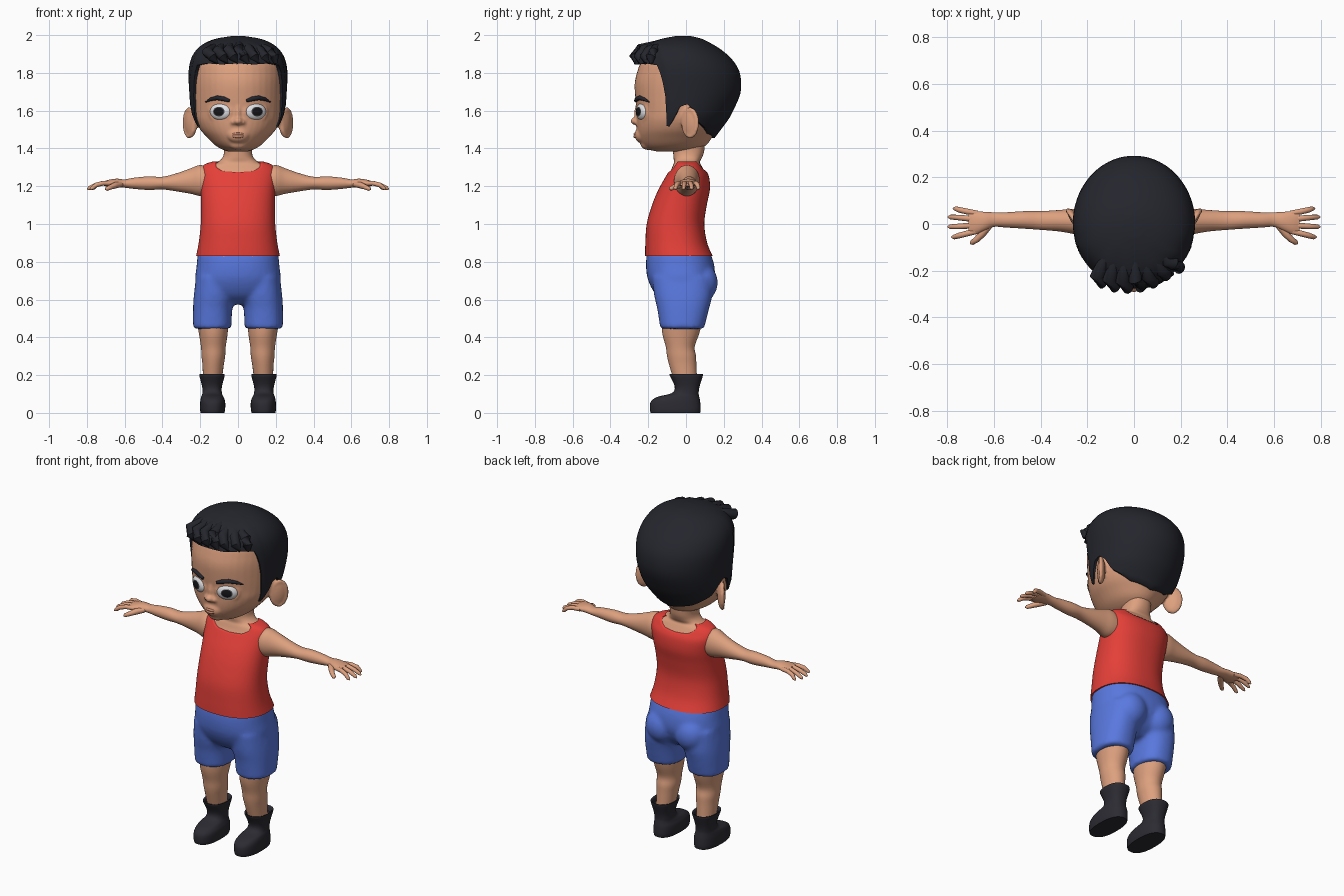
import bpy, bmesh
from math import sin, cos, pi, radians, degrees, sqrt, copysign
from mathutils import Vector, Matrix

if "Cube" in bpy.data.objects:
    bpy.data.objects.remove(bpy.data.objects["Cube"])


def material(name, r, g, b):
    m = bpy.data.materials.new(name)
    m.use_nodes = True
    m.diffuse_color = (r, g, b, 1)
    m.node_tree.nodes["Principled BSDF"].inputs["Base Color"].default_value = (r, g, b, 1)
    return m


SKIN = material("skin", .72, .35, .21)
LIP = material("lip", .6, .26, .16)
HAIR = material("hair black", .018, .019, .026)
BOOT = material("boot black", .024, .024, .032)
RED = material("shirt red", .78, .05, .04)
BLUE = material("shorts blue", .1, .19, .74)
WHITE = material("eye white", .76, .76, .78)
IRIS = material("iris grey", .09, .09, .1)
PUPIL = material("pupil black", .008, .008, .01)


def finish(name, bm, *mats, mirror=False, angle=50):
    bmesh.ops.recalc_face_normals(bm, faces=bm.faces)
    me = bpy.data.meshes.new(name)
    bm.to_mesh(me)
    bm.free()
    ob = bpy.data.objects.new(name, me)
    bpy.context.collection.objects.link(ob)
    for m in mats:
        me.materials.append(m)
    bpy.ops.object.select_all(action='DESELECT')
    ob.select_set(True)
    bpy.context.view_layer.objects.active = ob
    bpy.ops.object.shade_smooth_by_angle(angle=radians(angle))
    if mirror:
        ob.modifiers.new("Mirror", 'MIRROR').use_mirror_merge = False
    return ob


def bridge(rings, cap_start=True, cap_end=True, loop=False):
    """Mesh from a list of equal closed rings of points."""
    bm = bmesh.new()
    vs = [[bm.verts.new(p) for p in r] for r in rings]
    n = len(vs[0])
    pairs = list(zip(vs, vs[1:])) + ([(vs[-1], vs[0])] if loop else [])
    for a, b in pairs:
        for i in range(n):
            j = (i + 1) % n
            bm.faces.new((a[i], a[j], b[j], b[i]))
    if cap_start and not loop:
        bm.faces.new(vs[0])
    if cap_end and not loop:
        bm.faces.new(vs[-1])
    return bm


def at(rows, s):
    """Smoothly interpolated row (position, a min, a max, b min, b max)."""
    last = len(rows) - 1
    i = max(0, min(int(s), last - 1))
    f = s - i
    quad = [rows[max(0, min(last, i + k))] for k in (-1, 0, 1, 2)]
    return [b + f * (c - a + f * (2 * a - 5 * b + 4 * c - d + f * (3 * (b - c) + d - a))) / 2
            for a, b, c, d in zip(*quad)]


def find(rows, pos):
    lo, hi = 0, len(rows) - 1
    for _ in range(24):
        mid = (lo + hi) / 2
        lo, hi = (mid, hi) if at(rows, mid)[0] < pos else (lo, mid)
    return lo


def section(row, ang, p=2, k=1):
    _, a0, a1, b0, b1 = row
    sa, ca = sin(ang), -cos(ang)
    return ((a0 + a1) / 2 + k * (a1 - a0) / 2 * copysign(abs(sa) ** (2 / p), sa),
            (b0 + b1) / 2 + k * (b1 - b0) / 2 * copysign(abs(ca) ** (2 / p), ca))


def loft(name, rows, mat, axis='z', p=2, n=40, steps=4, mirror=False):
    rings = []
    for q in range((len(rows) - 1) * steps + 1):
        row = at(rows, q / steps)
        pts = [section(row, 2 * pi * i / n, p) for i in range(n)]
        rings.append([(a, b, row[0]) if axis == 'z' else (row[0], a, b) for a, b in pts])
    return finish(name, bridge(rings), mat, mirror=mirror)


def table(pairs, x):
    for (x0, y0), (x1, y1) in zip(pairs, pairs[1:]):
        if x <= x1:
            return y0 + (y1 - y0) * (x - x0) / (x1 - x0)
    return pairs[-1][1]


def patch(name, rows, mat, low, high, p=2, n=120, m=30, bump=None, cap=False):
    """Garment or hair shell between two edges given as height by angle from the front."""
    rings = [[] for _ in range(m + 1)]
    lips = [[], []]
    for i in range(n):
        ang = 2 * pi * i / n
        d = degrees(ang)
        d = min(d, 360 - d)
        s0, s1 = find(rows, table(low, d)), find(rows, table(high, d))
        for j in range(m + 1):
            u = j / m
            row = at(rows, s0 + (s1 - s0) * u)
            k = bump(ang, u) if bump else 1
            rings[j].append((*section(row, ang, p, k), row[0]))
            if j in (0, m):
                lips[j // m].append((*section(row, ang, p, .93), row[0]))
    rings = [lips[0]] + rings + ([] if cap else [lips[1]])
    return finish(name, bridge(rings, False, cap), mat, angle=60)


def tube(name, points, radii, mat, loop=False, mirror=False, n=12):
    pts = [Vector(q) for q in points]
    c, rings = len(pts), []
    for i, q in enumerate(pts):
        nxt = pts[(i + 1) % c] if loop else pts[min(i + 1, c - 1)]
        prv = pts[i - 1] if loop else pts[max(i - 1, 0)]
        t = (nxt - prv).normalized()
        up = Vector((0, 0, 1)) if abs(t.z) < .8 else Vector((0, 1, 0))
        if loop:
            up = Vector((0, 1, 0))
        u = t.cross(up).normalized()
        v = u.cross(t)
        r = radii[i % len(radii)]
        rings.append([q + r * (cos(2 * pi * k / n) * u + sin(2 * pi * k / n) * v) for k in range(n)])
    return finish(name, bridge(rings, loop=loop), mat, mirror=mirror)


def ball(name, loc, size, mat, turn=0, mirror=False, rule=None, mats=()):
    bm = bmesh.new()
    bmesh.ops.create_uvsphere(bm, u_segments=32, v_segments=32, radius=1)
    if rule:
        for f in bm.faces:
            f.material_index = rule(f.calc_center_median().normalized().z)
    bm.transform(Matrix.Translation(loc) @ Matrix.Rotation(radians(turn), 4, 'Z')
                 @ Matrix.Diagonal((*size, 1)) @ Matrix.Rotation(pi / 2, 4, 'X'))
    return finish(name, bm, mat, *mats, mirror=mirror)


def fuse(name, parts, mat, voxel, smooth):
    """Blend overlapping closed parts into one soft surface."""
    dg = bpy.context.evaluated_depsgraph_get()
    dg.update()
    bm = bmesh.new()
    for ob in parts:
        bm.from_mesh(ob.evaluated_get(dg).data)
    for ob in parts:
        bpy.data.objects.remove(ob)
    ob = finish(name, bm, mat)
    r = ob.modifiers.new("Blend", 'REMESH')
    r.mode, r.voxel_size, r.use_smooth_shade = 'VOXEL', voxel, True
    s = ob.modifiers.new("Soften", 'SMOOTH')
    s.factor, s.iterations = .5, smooth


def sym(rows):
    return [(z, -x, x, f, b) for z, x, f, b in rows]


# Head with ears, nose, mouth area and eyelids
head = sym([(1.383, .05, -.15, .03), (1.395, .085, -.2, .07), (1.42, .125, -.232, .11), (1.46, .165, -.252, .14),
            (1.5, .2, -.26, .165), (1.55, .225, -.263, .19), (1.6, .235, -.262, .215), (1.66, .24, -.268, .24),
            (1.74, .243, -.272, .26), (1.8, .243, -.26, .262), (1.86, .235, -.235, .24), (1.92, .19, -.17, .18),
            (1.95, .1, -.09, .1)])


def face(x, z, out=0):
    _, x0, x1, f, b = at(head, find(head, z))
    return Vector((x, (f + b) / 2 - (b - f) / 2 * sqrt(1 - (x / x1) ** 2) - out, z))


def ring(centre, w, h, turn, n=28):
    c, s = cos(radians(turn)), sin(radians(turn))
    return [centre + Vector((w * cos(2 * pi * i / n) * c, w * cos(2 * pi * i / n) * s, h * sin(2 * pi * i / n)))
            for i in range(n)]


eye = face(.092, 1.595, -.012)
fuse("head", [
    loft("skull", head, SKIN),
    ball("nose_tip", (0, -.268, 1.545), (.024, .026, .02), SKIN),
    ball("nose_bridge", (0, -.252, 1.585), (.018, .022, .055), SKIN),
    ball("nostril", (.026, -.258, 1.538), (.016, .018, .014), SKIN, mirror=True),
    ball("muzzle", (0, -.232, 1.472), (.06, .04, .045), SKIN),
    ball("chin", (0, -.2, 1.422), (.05, .04, .03), SKIN),
    tube("eyelid", ring(eye, .062, .048, 24), [.01], SKIN, loop=True, mirror=True),
    ball("ear", (.25, .02, 1.535), (.022, .05, .078), SKIN, turn=-35, mirror=True),
    tube("ear_rim", ring(Vector((.258, .022, 1.535)), .044, .072, 55), [.011], SKIN, loop=True, mirror=True),
], SKIN, .008, 3)

# Eyes, brows and lips
ball("eye", eye, (.06, .028, .046), WHITE, turn=24, mirror=True, mats=(IRIS, PUPIL),
     rule=lambda c: 2 if c > .88 else 1 if c > .83 else 0)
tube("eyebrow", [face(x, z, .004) for x, z in ((.045, 1.652), (.075, 1.662), (.11, 1.668), (.145, 1.66), (.172, 1.645))],
     (.008, .012, .012, .009, .003), HAIR, mirror=True)
for name, z, r in (("upper_lip", 1.477, .007), ("lower_lip", 1.463, .008)):
    tube(name, [(x * .038, -.271 + .02 * x * x, z + (1.47 - z) * x * x) for x in (-1, -.6, -.2, .2, .6, 1)],
         (.003, r, r, r, r, .003), LIP)

# Hair shell and swept fringe
hair = sym([(1.44, .165, -.245, .14), (1.5, .212, -.26, .185), (1.55, .236, -.265, .222), (1.6, .25, -.268, .25),
            (1.7, .258, -.278, .29), (1.8, .262, -.28, .285), (1.87, .25, -.272, .245), (1.92, .222, -.245, .19),
            (1.955, .18, -.2, .135), (1.98, .12, -.13, .085), (1.994, .04, -.06, .03)])
hairline = [(0, 1.85), (20, 1.845), (40, 1.85), (58, 1.84), (65, 1.72), (68, 1.6), (73, 1.5), (78, 1.54),
            (84, 1.62), (92, 1.635), (102, 1.6), (112, 1.54), (140, 1.48), (180, 1.455)]
patch("hair", hair, HAIR, hairline, [(0, 1.994), (180, 1.994)], cap=True,
      bump=lambda a, u: 1 + .02 * max(0, cos(a)) * sin(11 * a + 5 * u) * sin(pi * u))
for i in range(7):
    x = -.16 + .055 * i
    end = min(.2, x + .05)
    depth = -.285 * sqrt(1 - (end / .275) ** 2)
    tube("fringe_lock", [(x * .6, -.09, 1.955), (x * .8, -.16, 1.945 - abs(x) * .1), (x, depth * .86, 1.925 - abs(x) * .1),
                         (x + .025, depth * .96, 1.885), (end, depth * .94, 1.85)], (.008, .026, .03, .027, .008), HAIR)

# Torso skin, neck and tank top
torso = sym([(.83, .222, -.217, .142), (.9, .208, -.215, .112), (1, .197, -.208, .097), (1.1, .195, -.18, .11),
             (1.18, .198, -.147, .126), (1.25, .204, -.108, .122), (1.29, .2, -.084, .1), (1.318, .172, -.072, .084),
             (1.335, .115, -.066, .076)])
inner = [(z - .007, a * .96, b * .96, f * .96, k * .96) for z, a, b, f, k in torso]
loft("chest_and_neck", inner + sym([(1.35, .083, -.066, .084), (1.38, .074, -.068, .095), (1.42, .075, -.07, .1)]),
     SKIN, p=2.3)
patch("tank_top", torso, RED, [(0, .83), (180, .83)], p=2.3,
      high=[(0, 1.275), (22, 1.28), (36, 1.3), (50, 1.332), (130, 1.332), (146, 1.305), (160, 1.285), (180, 1.28)])

# Arms and hands
loft("arm", [(.15, -.06, .07, 1.15, 1.3), (.2, -.062, .072, 1.148, 1.312), (.25, -.045, .066, 1.16, 1.295),
             (.32, -.032, .06, 1.172, 1.27), (.4, -.025, .055, 1.183, 1.25), (.47, -.02, .055, 1.18, 1.252),
             (.55, -.015, .05, 1.186, 1.245), (.6, -.012, .05, 1.192, 1.236), (.64, -.028, .052, 1.195, 1.24),
             (.68, -.044, .055, 1.196, 1.235), (.71, -.042, .056, 1.202, 1.226)], SKIN, axis='x', mirror=True)
for root, tip in ((.045, (.775, .066)), (.02, (.797, .03)), (-.005, (.798, -.012)), (-.03, (.782, -.056))):
    x, y = tip
    tube("finger", [(.67, root, 1.215), (.715, root * .6 + y * .4, 1.216), (.75, root * .25 + y * .75, 1.207),
                    (x - .01, y, 1.19), (x, y, 1.183)], (.012, .0125, .012, .01, .004), SKIN, mirror=True)
tube("thumb", [(.62, -.005, 1.21), (.65, -.04, 1.205), (.675, -.067, 1.195), (.695, -.08, 1.186), (.702, -.084, 1.183)],
     (.015, .017, .013, .011, .004), SKIN, mirror=True)

# Shorts
fuse("shorts", [
    loft("pelvis", sym([(.85, .213, -.207, .128), (.78, .219, -.212, .15), (.7, .226, -.2, .15),
                        (.62, .2, -.155, .11), (.575, .12, -.09, .05)]), BLUE, p=2.3),
    loft("shorts_leg", [(.72, .02, .222, -.18, .14), (.62, .018, .234, -.168, .138), (.55, .03, .238, -.152, .122),
                        (.445, .036, .238, -.136, .095)], BLUE, p=2.3, mirror=True),
    ball("seat", (.095, .085, .69), (.095, .083, .1), BLUE, mirror=True),
], BLUE, .012, 5)

# Legs and boots
loft("leg", [(.5, .05, .22, -.13, .09), (.42, .055, .207, -.125, .07), (.35, .065, .196, -.107, .046),
             (.3, .068, .193, -.1, .053), (.25, .076, .188, -.088, .055), (.15, .088, .184, -.058, .06)],
     SKIN, mirror=True)
loft("boot", [(0, .072, .198, -.187, .075), (.02, .068, .201, -.191, .078), (.06, .068, .2, -.186, .075),
              (.085, .077, .195, -.15, .07), (.105, .085, .188, -.075, .067), (.14, .085, .19, -.06, .072),
              (.2, .07, .205, -.087, .09), (.2, .079, .196, -.077, .08), (.18, .085, .19, -.07, .072)],
     BOOT, p=2.4, mirror=True)
